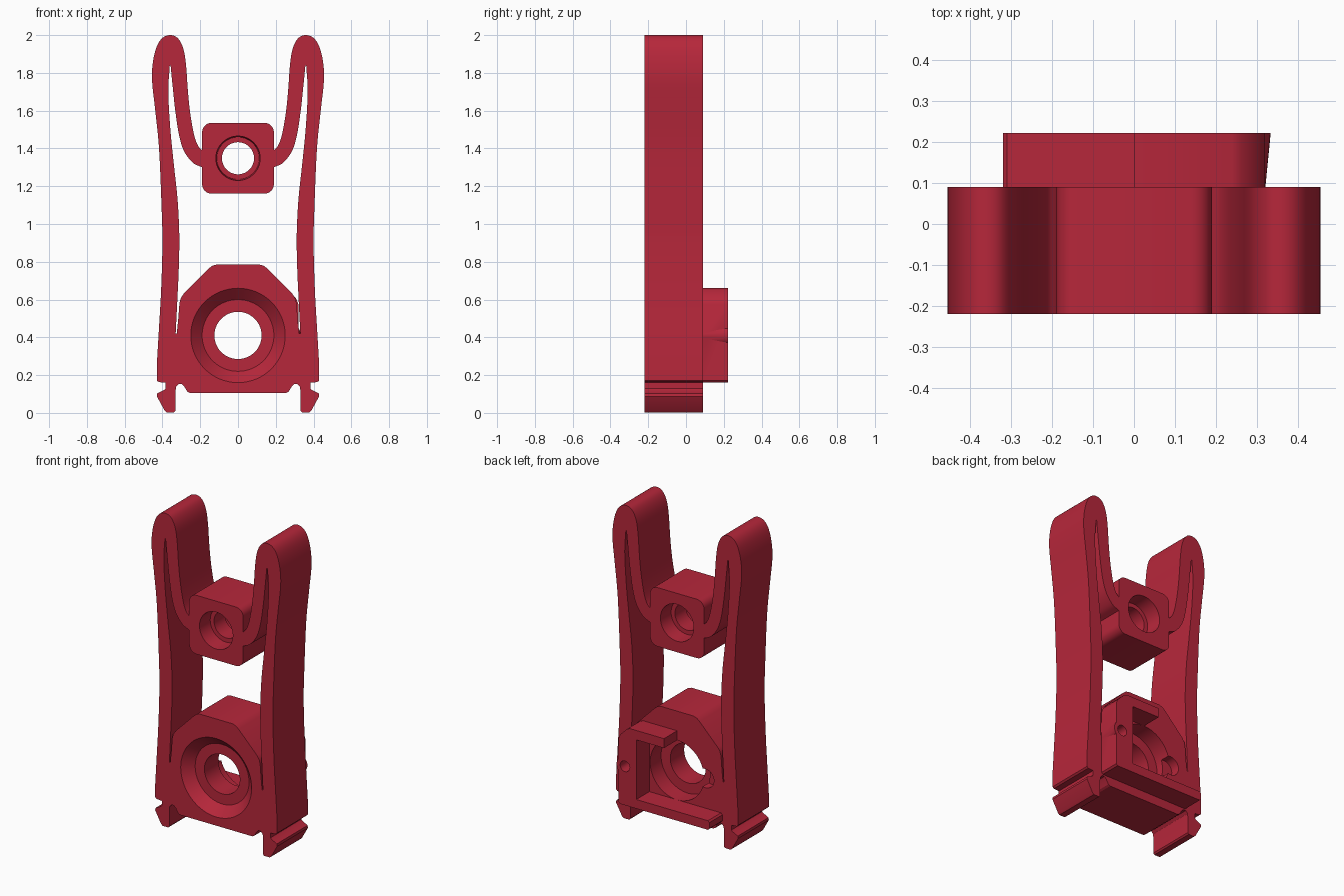
import bpy, bmesh, math
from mathutils import Vector, Matrix

if "Cube" in bpy.data.objects:
    bpy.data.objects.remove(bpy.data.objects["Cube"])

FRONT, BACK, REAR = -0.22, 0.09, 0.222

red = bpy.data.materials.new("red plastic")
red.diffuse_color = (0.47, 0.02, 0.043, 1)
red.use_nodes = True
red.node_tree.nodes["Principled BSDF"].inputs["Base Color"].default_value = red.diffuse_color


def finish(name, bm):
    bmesh.ops.recalc_face_normals(bm, faces=bm.faces[:])
    mesh = bpy.data.meshes.new(name)
    bm.to_mesh(mesh)
    bm.free()
    mesh.materials.append(red)
    ob = bpy.data.objects.new(name, mesh)
    bpy.context.collection.objects.link(ob)
    return ob


def prism(name, pts, y0, y1):
    """Extrude an x-z outline along y."""
    bm = bmesh.new()
    face = bm.faces.new([bm.verts.new((x, y0, z)) for x, z in pts])
    ext = bmesh.ops.extrude_face_region(bm, geom=[face])
    moved = [v for v in ext["geom"] if isinstance(v, bmesh.types.BMVert)]
    bmesh.ops.translate(bm, verts=moved, vec=(0, y1 - y0, 0))
    return finish(name, bm)


def cone(name, x, z, r0, r1, y0, y1, n=64):
    """Round solid along y with radius r0 at y0 and r1 at y1."""
    bm = bmesh.new()
    rot = Matrix.Translation((x, (y0 + y1) / 2, z)) @ Matrix.Rotation(-math.pi / 2, 4, 'X')
    bmesh.ops.create_cone(bm, cap_ends=True, segments=n, radius1=r0, radius2=r1,
                          depth=y1 - y0, matrix=rot)
    return finish(name, bm)


def combine(ob, tools, op='DIFFERENCE'):
    bpy.context.view_layer.objects.active = ob
    for tool in tools:
        mod = ob.modifiers.new("cut", 'BOOLEAN')
        mod.operation, mod.solver, mod.object = op, 'EXACT', tool
        bpy.ops.object.modifier_apply(modifier=mod.name)
        bpy.data.objects.remove(tool)


def spline(pts, steps=5):
    """Smooth curve through the given points."""
    p = [Vector(q) for q in pts]
    p = [2 * p[0] - p[1]] + p + [2 * p[-1] - p[-2]]
    out = []
    for a, b, c, d in zip(p, p[1:], p[2:], p[3:]):
        for i in range(steps):
            t = i / steps
            out.append(0.5 * (2 * b + (c - a) * t + (2 * a - 5 * b + 4 * c - d) * t * t
                              + (3 * b - a - 3 * c + d) * t ** 3))
    return [tuple(v) for v in out + [p[-2]]]


def mirrored(half):
    return half + [(-x, z) for x, z in reversed(half)]


# Spring arms: tall leg, rounded top and inner limb curving into the block
outer = spline([(0.42, 0.42), (0.407, 0.65), (0.40, 0.9), (0.405, 1.1), (0.418, 1.4),
                (0.438, 1.6), (0.455, 1.76), (0.45, 1.86), (0.43, 1.94), (0.40, 1.985),
                (0.36, 2.0), (0.32, 1.985), (0.29, 1.93), (0.275, 1.84), (0.265, 1.7),
                (0.252, 1.58), (0.232, 1.47), (0.212, 1.415), (0.19, 1.39)])
inner = spline([(0.19, 1.30), (0.24, 1.325), (0.285, 1.385), (0.312, 1.47), (0.332, 1.6),
                (0.346, 1.73), (0.357, 1.84)])
slit = spline([(0.361, 1.84), (0.369, 1.7), (0.358, 1.5), (0.338, 1.3), (0.32, 1.13),
               (0.311, 0.95), (0.313, 0.78), (0.322, 0.58), (0.33, 0.42)])
arm = outer + inner + slit
for side, s in (("right", 1), ("left", -1)):
    prism(side + "_arm", [(s * x, z) for x, z in arm], FRONT, BACK)

# Upper block with rounded corners and a stepped hole
corner = [(0.14 + 0.05 * math.cos(a), 0.1375 + 0.05 * math.sin(a))
          for a in [math.pi / 2 * i / 6 for i in range(7)]]
loop = corner + [(-x, z) for x, z in reversed(corner)]
loop += [(-x, -z) for x, z in corner] + [(x, -z) for x, z in reversed(corner)]
block = prism("upper_block", [(x, z + 1.348) for x, z in loop], FRONT, BACK)
combine(block, [cone("bore", 0, 1.348, 0.085, 0.085, -0.5, 0.5),
                cone("front_counterbore", 0, 1.348, 0.118, 0.112, FRONT - 0.01, -0.12),
                cone("rear_counterbore", 0, 1.348, 0.112, 0.118, -0.01, BACK + 0.01)])

# Lower body with clip hooks at the bottom
body_half = [(0.255, 0.105), (0.268, 0.112), (0.285, 0.14), (0.298, 0.153), (0.315, 0.153),
             (0.328, 0.138), (0.33, 0.12), (0.33, 0.012), (0.338, 0.003), (0.378, 0.003),
             (0.388, 0.012), (0.43, 0.088), (0.428, 0.103), (0.39, 0.122), (0.383, 0.13),
             (0.383, 0.16), (0.42, 0.163), (0.43, 0.172), (0.43, 0.25), (0.42, 0.42),
             (0.324, 0.42), (0.316, 0.5), (0.31, 0.58), (0.303, 0.607), (0.288, 0.63),
             (0.158, 0.762), (0.138, 0.778), (0.115, 0.785)]
body = prism("lower_body", mirrored(body_half), FRONT, BACK)
ZC = 0.41
slope = 0.06 / 0.06
combine(body, [cone("funnel", 0, ZC, 0.26, 0.19, FRONT - 0.01, FRONT + 0.06),
               cone("through_hole", 0, ZC, 0.125, 0.125, -0.5, 0.5),
               cone("rear_recess", 0, ZC, 0.19, 0.19, -0.02, 0.5),
               cone("rear_notch", -0.2, ZC, 0.06, 0.06, 0.03, 0.5, 32)])

# Rear frame: long bottom bar, side wall and half-length top bar
frame = prism("rear_frame", [(-0.31, 0.162), (0.31, 0.162), (0.32, 0.172), (0.32, 0.575),
                             (0.308, 0.605), (0.262, 0.65), (0.24, 0.66), (0, 0.66),
                             (0, 0.60), (0.195, 0.60), (0.195, 0.22), (-0.31, 0.22),
                             (-0.32, 0.21), (-0.32, 0.172)], BACK, REAR)
combine(frame, [cone("bump", 0.275, ZC, 0.046, 0.059, BACK, REAR, 32)], 'UNION')
combine(frame, [cone("pin_hole", 0.275, ZC, 0.034, 0.034, BACK + 0.02, 0.5, 32)])

# Smooth the curves and keep the corners crisp
for ob in bpy.context.collection.objects:
    ob.select_set(True)
bpy.context.view_layer.objects.active = body
bpy.ops.object.shade_smooth_by_angle(angle=math.radians(25))
